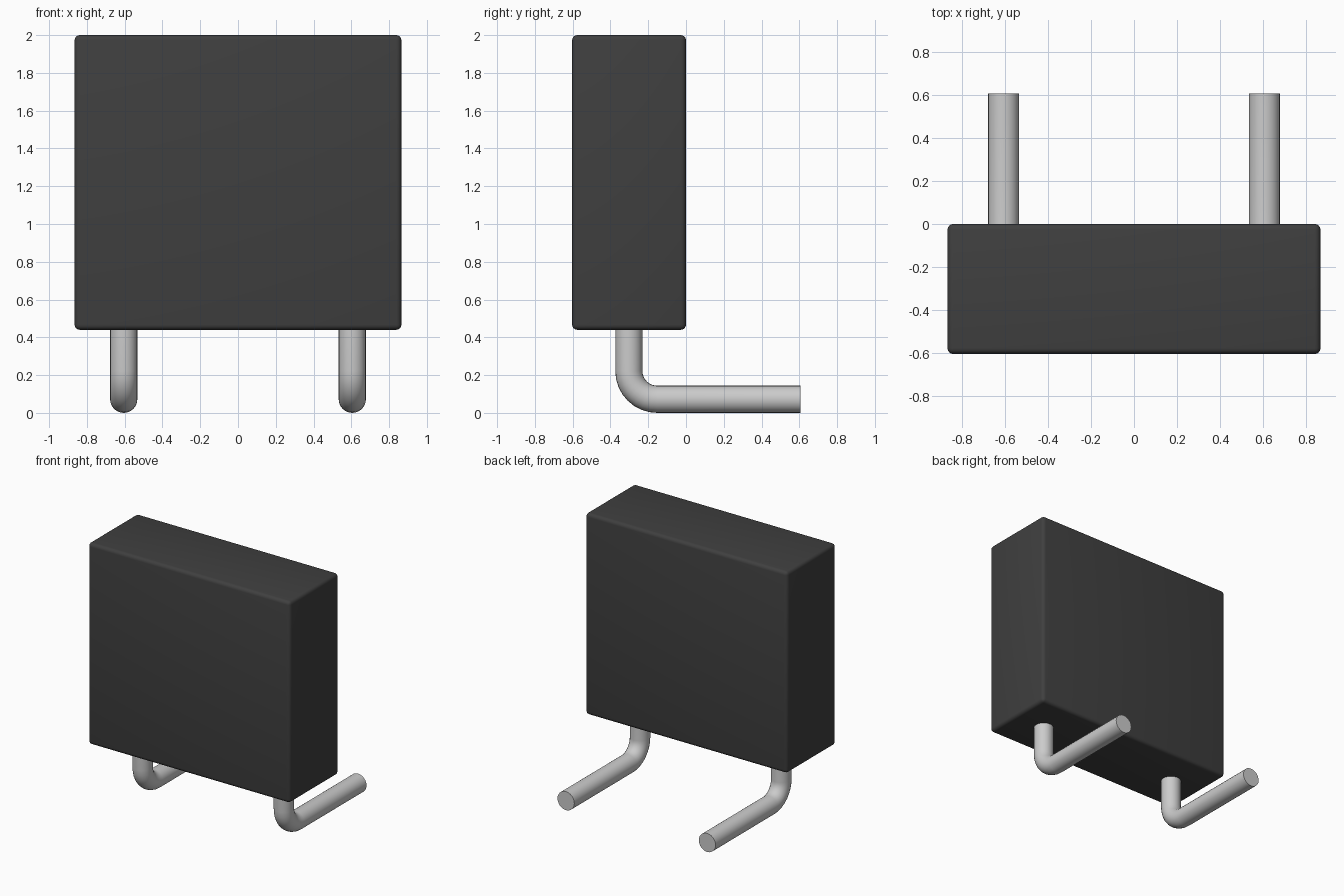
import bpy, bmesh, math
from mathutils import Vector

if "Cube" in bpy.data.objects:
    bpy.data.objects.remove(bpy.data.objects["Cube"])

SIDES, BEND_STEPS = 24, 8
PIN_R, BEND_R = 0.072, 0.15
PIN_X, PIN_Y, PIN_END = 0.605, -0.3025, 0.605


def finish(name, bm, angle):
    bmesh.ops.recalc_face_normals(bm, faces=bm.faces[:])
    mesh = bpy.data.meshes.new(name)
    bm.to_mesh(mesh)
    bm.free()
    ob = bpy.data.objects.new(name, mesh)
    bpy.context.collection.objects.link(ob)
    bpy.ops.object.select_all(action='DESELECT')
    ob.select_set(True)
    bpy.context.view_layer.objects.active = ob
    bpy.ops.object.shade_smooth_by_angle(angle=math.radians(angle))
    return ob


# Body: dark block with small rounded edges
bm = bmesh.new()
bmesh.ops.create_cube(bm, size=1)
for v in bm.verts:
    v.co = Vector((v.co.x * 1.73, v.co.y * 0.603 - 0.3015, v.co.z * 1.56 + 1.22))
bmesh.ops.bevel(bm, geom=bm.edges[:], offset=0.027, segments=4,
                profile=0.5, affect='EDGES')
body = finish("body", bm, 35)
dark = bpy.data.materials.new("dark_plastic")
dark.diffuse_color = (0.05, 0.05, 0.05, 1)
dark.use_nodes = True
dark.node_tree.nodes["Principled BSDF"].inputs["Base Color"].default_value = dark.diffuse_color
body.data.materials.append(dark)


# Pin: round wire bent from vertical to horizontal
def make_pin(name, x):
    cy, cz = PIN_Y + BEND_R, PIN_R + BEND_R
    stations = [(PIN_Y, 0.46, 0)]
    for i in range(BEND_STEPS + 1):
        a = math.pi / 2 * i / BEND_STEPS
        stations.append((cy - BEND_R * math.cos(a), cz - BEND_R * math.sin(a), a))
    stations.append((PIN_END, PIN_R, math.pi / 2))
    bm = bmesh.new()
    rings = []
    for y, z, a in stations:
        ring = []
        for k in range(SIDES):
            t = 2 * math.pi * k / SIDES
            u = PIN_R * math.cos(t)
            ring.append(bm.verts.new((x + PIN_R * math.sin(t),
                                      y + u * math.cos(a), z + u * math.sin(a))))
        rings.append(ring)
    for r, s in zip(rings, rings[1:]):
        for k in range(SIDES):
            n = (k + 1) % SIDES
            bm.faces.new((r[k], r[n], s[n], s[k]))
    bm.faces.new(rings[0])
    bm.faces.new(rings[-1])
    return finish(name, bm, 35)


for name, x in (("left_pin", -PIN_X), ("right_pin", PIN_X)):
    make_pin(name, x)
